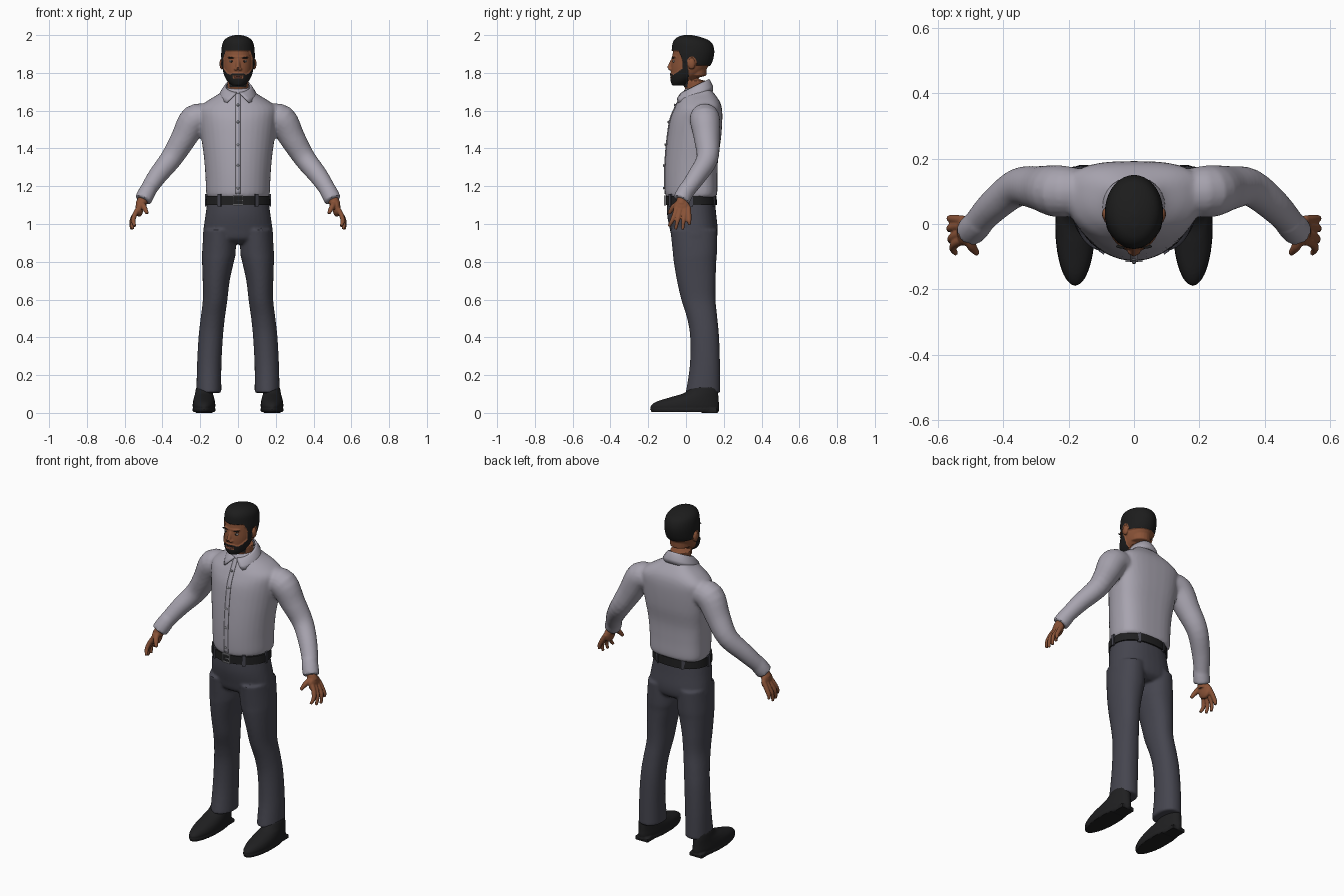
import bpy, bmesh, math
from mathutils import Vector, Matrix

cube = bpy.data.objects.get("Cube")
if cube:
    bpy.data.objects.remove(cube)


def material(name, *rgb):
    m = bpy.data.materials.new(name)
    m.use_nodes = True
    m.diffuse_color = (*rgb, 1)
    m.node_tree.nodes["Principled BSDF"].inputs["Base Color"].default_value = (*rgb, 1)
    return m


SHIRT = material("lavender_grey_cloth", .39, .37, .43)
TROUSER = material("charcoal_cloth", .06, .06, .078)
SKIN = material("brown_skin", .25, .085, .038)
HAIR = material("black_hair", .012, .012, .012)
LEATHER = material("black_leather", .014, .014, .015)
METAL = material("grey_metal", .3, .3, .32)
WHITE = material("eye_white", .6, .57, .54)
LIP = material("lip", .3, .1, .07)


def spline(rows, k=4):
    """Catmull-Rom through rows of numbers."""
    rows = [Vector(r) for r in rows]
    out = []
    for i in range(len(rows) - 1):
        a, b, c, d = rows[max(i - 1, 0)], rows[i], rows[i + 1], rows[min(i + 2, len(rows) - 1)]
        for j in range(k):
            t = j / k
            out.append(b + (c - a) * t / 2 + (a * 2 - b * 5 + c * 4 - d) * t * t / 2
                       + (b * 3 - a - c * 3 + d) * t ** 3 / 2)
    return out + [rows[-1]]


def skin_rings(bm, rings):
    loops = [[bm.verts.new(p) for p in r] for r in rings]
    n = len(loops[0])
    for a, b in zip(loops, loops[1:]):
        for i in range(n):
            bm.faces.new((a[i], a[(i + 1) % n], b[(i + 1) % n], b[i]))
    bm.faces.new(loops[0][::-1])
    bm.faces.new(loops[-1])


def loft(bm, rows, back=1, mid=.5, n=36, k=4):
    """Rows are z, x min, x max, y front, y back; back < 1 squares off the rear."""
    rings = []
    for z, x0, x1, yf, yb in spline(rows, k):
        ym, ring = yf + (yb - yf) * mid, []
        for i in range(n):
            c, s = math.cos(math.tau * i / n), math.sin(math.tau * i / n)
            p = back if s > 0 else 1
            x = (x0 + x1) / 2 + (x1 - x0) / 2 * math.copysign(abs(c) ** p, c)
            y = ym + ((yb - ym) * s ** p if s > 0 else (ym - yf) * s)
            ring.append((x, y, z))
        rings.append(ring)
    skin_rings(bm, rings)


def tube(bm, rows, n=20, k=4):
    """Rows are x, y, z, radius."""
    pts = spline(rows, k)
    rings = []
    for i, p in enumerate(pts):
        d = (pts[min(i + 1, len(pts) - 1)] - pts[max(i - 1, 0)]).to_3d()
        q = d.to_track_quat('Z', 'Y')
        rings.append([p.to_3d() + q @ Vector((math.cos(a), math.sin(a), 0)) * p[3]
                      for a in (math.tau * j / n for j in range(n))])
    skin_rings(bm, rings)


def ball(bm, at, radii):
    m = Matrix.Translation(at) @ Matrix.Diagonal((*radii, 1))
    bmesh.ops.create_uvsphere(bm, u_segments=20, v_segments=12, radius=1, matrix=m)


def box(bm, at, size, turn=0):
    m = Matrix.Translation(at) @ Matrix.Rotation(turn, 4, 'Z') @ Matrix.Diagonal((*size, 1))
    bmesh.ops.create_cube(bm, size=1, matrix=m)


def flip(bm):
    bmesh.ops.scale(bm, vec=(-1, 1, 1), verts=bm.verts)


def make(name, bm, mats, voxel=0, smooth=3, angle=40):
    bmesh.ops.recalc_face_normals(bm, faces=bm.faces)
    me = bpy.data.meshes.new(name)
    bm.to_mesh(me)
    bm.free()
    ob = bpy.data.objects.new(name, me)
    bpy.context.collection.objects.link(ob)
    if voxel:
        r = ob.modifiers.new("fuse", 'REMESH')
        r.mode, r.voxel_size = 'VOXEL', voxel
        s = ob.modifiers.new("soften", 'SMOOTH')
        s.factor, s.iterations = .5, smooth
        dg = bpy.context.evaluated_depsgraph_get()
        ob.data = bpy.data.meshes.new_from_object(ob.evaluated_get(dg))
        ob.modifiers.clear()
    ob.data.materials.clear()
    for m in mats:
        ob.data.materials.append(m)
    bpy.ops.object.select_all(action='DESELECT')
    bpy.context.view_layer.objects.active = ob
    ob.select_set(True)
    bpy.ops.object.shade_smooth_by_angle(angle=math.radians(angle))
    return ob


# Shirt body with both sleeves
TORSO = [(1.14, .155, -.098, .15), (1.16, .168, -.11, .165), (1.25, .172, -.113, .166),
         (1.35, .18, -.109, .17), (1.45, .193, -.1, .185), (1.55, .205, -.085, .192),
         (1.61, .208, -.062, .19), (1.65, .165, -.042, .178), (1.69, .1, -.02, .15),
         (1.72, .07, -.005, .125)]
ARM = [(.16, .1, 1.56, .07), (.23, .1, 1.552, .08), (.29, .11, 1.45, .068), (.355, .112, 1.345, .058),
       (.43, .055, 1.25, .05), (.485, -.005, 1.165, .042)]
CUFF = [(.468, .01, 1.195, .043), (.486, -.008, 1.16, .046), (.504, -.026, 1.125, .045)]
bm = bmesh.new()
loft(bm, [(z, -x, x, f, b) for z, x, f, b in TORSO], back=.7, mid=.6)
for s in (1, -1):
    for path in (ARM, CUFF):
        tube(bm, [(s * x, y, z, r) for x, y, z, r in path])
make("shirt", bm, [SHIRT], .009)

# Button strip and buttons
front = [(z, f) for z, x, f, b in TORSO[1:9]]
bm = bmesh.new()
strip = [[bm.verts.new((x, f - .004 + abs(x) * .1, z)) for x in (-.013, 0, .013)]
         for z, f in spline(front)]
for a, b in zip(strip, strip[1:]):
    for i in (0, 1):
        bm.faces.new((a[i], a[i + 1], b[i + 1], b[i]))
ob = make("button_strip", bm, [SHIRT])
ob.modifiers.new("thickness", 'SOLIDIFY').thickness = .006
bm = bmesh.new()
for z in (1.19, 1.31, 1.42, 1.54, 1.63):
    (z0, f0), (z1, f1) = next(p for p in zip(front, front[1:]) if p[0][0] <= z <= p[1][0])
    ball(bm, (0, f0 + (f1 - f0) * (z - z0) / (z1 - z0) - .007, z), (.007, .004, .007))
make("buttons", bm, [METAL])

# Folded collar, open at the front with two points
bm = bmesh.new()
rows = []
for t in range(29):
    u = t / 14 - 1
    col = []
    for v in (0, .15, .6, 1):
        a = math.pi + u * (math.pi - math.radians(6 + 32 * v))
        c = math.cos(a)
        top = 1.698 + .035 * (1 - c)
        lift = .008 * math.sin(v * math.pi)
        rx, ry = .067 + .033 * v + lift, .072 + v * (.036 + .014 * c) + lift
        col.append(bm.verts.new((rx * math.sin(a), .05 - ry * c, top - v * .062)))
    rows.append(col)
for a, b in zip(rows, rows[1:]):
    for i in range(3):
        bm.faces.new((a[i], a[i + 1], b[i + 1], b[i]))
ob = make("collar", bm, [SHIRT])
ob.modifiers.new("thickness", 'SOLIDIFY').thickness = .008

# Trousers: hips and two legs fused
bm = bmesh.new()
loft(bm, [(z, -x, x, f, b) for z, x, f, b in (
    (1.14, .158, -.1, .152), (1.05, .172, -.1, .16), (.97, .183, -.085, .168), (.92, .184, -.07, .16),
    (.895, .15, -.03, .13))], back=.85)
LEG = [(.97, .012, .182, -.083, .166), (.85, .012, .19, -.07, .164), (.8, .022, .19, -.065, .16),
       (.7, .044, .187, -.048, .157), (.6, .056, .186, -.025, .156), (.5, .07, .198, .006, .166),
       (.4, .08, .209, .022, .175), (.25, .088, .217, .02, .18), (.105, .088, .22, -.002, .182)]
for s in (1, -1):
    loft(bm, [(z, *sorted((s * a, s * b)), f, r) for z, a, b, f, r in LEG], back=.9)
make("trousers", bm, [TROUSER], .008)

# Belt, loops and buckle
bm = bmesh.new()
loft(bm, [(1.1, -.171, .171, -.108, .164), (1.148, -.168, .168, -.108, .162)], back=.85, k=1)
make("belt", bm, [LEATHER])
bm = bmesh.new()
for deg in (-125, -55, 0, 60, 120, 180):
    a = math.radians(deg)
    box(bm, (.17 * math.cos(a), .028 + .137 * math.sin(a), 1.125), (.01, .018, .065), a)
make("belt_loops", bm, [TROUSER])
bm = bmesh.new()
for s in (1, -1):
    box(bm, (s * .023, -.112, 1.125), (.006, .01, .05))
    box(bm, (0, -.112, 1.125 + s * .023), (.046, .01, .006))
box(bm, (.008, -.113, 1.125), (.03, .008, .005))
make("buckle", bm, [METAL])

# Shoes and hands, one per side
UPPER = [(.012, .125, .235, -.178, .17), (.035, .12, .24, -.188, .176), (.06, .122, .238, -.155, .174),
         (.085, .128, .232, -.075, .172), (.105, .133, .227, -.01, .17), (.135, .138, .222, .03, .165)]
FINGERS = [(-.06, -.09, .545, .988), (-.036, -.055, .558, .972), (-.008, -.018, .564, .97), (.015, .018, .562, .995)]
for side, s in (("left", 1), ("right", -1)):
    bm = bmesh.new()
    loft(bm, UPPER)
    loft(bm, [(.004, .122, .238, -.183, .172), (.02, .118, .242, -.19, .178)], k=1)
    box(bm, (.18, .125, .012), (.085, .08, .024))
    if s < 0:
        flip(bm)
    make(side + "_shoe", bm, [LEATHER], .005, 2)

    bm = bmesh.new()
    tube(bm, [(.487, -.005, 1.16, .03), (.505, -.022, 1.125, .028), (.515, -.025, 1.1, .03)])
    ball(bm, (.522, -.022, 1.083), (.021, .045, .045))
    for y0, y1, x1, z1 in FINGERS:
        tube(bm, [(.522, y0 * .8, 1.09, .014), (.546, y0, 1.05, .0135),
                  ((.556 + x1) / 2 + .004, (y0 + y1) / 2, 1.015, .0115), (x1, y1, z1, .008)], n=12)
    tube(bm, [(.512, -.035, 1.11, .017), (.497, -.068, 1.088, .015), (.48, -.09, 1.055, .009)], n=12)
    if s < 0:
        flip(bm)
    make(side + "_hand", bm, [SKIN], .004)

# Head, neck, ears and nose
bm = bmesh.new()
loft(bm, [(z, -x, x, f, b) for z, x, f, b in (
    (1.737, .028, -.07, -.015), (1.76, .053, -.077, .03), (1.79, .069, -.08, .08), (1.83, .078, -.08, .115),
    (1.87, .081, -.075, .135), (1.92, .08, -.068, .142), (1.96, .072, -.062, .125),
    (1.982, .05, -.042, .075), (1.992, .015, -.01, .03))])
tube(bm, [(0, .055, 1.64, .06), (0, .05, 1.73, .057), (0, .05, 1.83, .06)])
ball(bm, (0, -.056, 1.884), (.052, .02, .009))
tube(bm, [(0, -.066, 1.88, .008), (0, -.078, 1.85, .011), (0, -.09, 1.823, .012)], n=12)
for s in (1, -1):
    ball(bm, (s * .011, -.082, 1.82), (.01, .012, .008))
    ball(bm, (s * .086, .03, 1.848), (.012, .02, .03))
head = make("head", bm, [SKIN, HAIR], .004)


def hair(p):
    x, y, z = abs(p.x), p.y, p.z
    ear = x > .081 and y > .012 and z < 1.885
    if y < -.035:
        return z > 1.917
    if y < .012:
        return z > 1.86 + max(0, -.012 - y) * 2.5
    return z > 1.842 and not ear


def beard(p):
    x, y, z = abs(p.x), p.y, p.z
    mouth = x < .024 and .004 < abs(z - 1.779) + .004 < .012
    cheek = 1.792 + max(0, y + .06) * .75 if x > .028 else 1.798
    sideburn = -.018 < y < .012 and z < 1.87
    return 1.725 < z and y < .012 and (z < cheek or sideburn) and not mouth


# Short hair and beard raised out of the head
bm = bmesh.new()
bm.from_mesh(head.data)
bm.normal_update()
push = {}
for f in bm.faces:
    c = f.calc_center_median()
    h = .008 if hair(c) else .005 if beard(c) else 0
    if h:
        f.material_index = 1
        for v in f.verts:
            push[v] = max(h, push.get(v, 0))
moves = [(v, v.normal * h) for v, h in push.items()]
for v, d in moves:
    v.co += d
bm.to_mesh(head.data)
bm.free()

# Eyes, brows and lips
for name, mat, parts in (
        ("eyes", WHITE, [((.034, -.064, 1.861), (.013, .006, .0055))]),
        ("irises", HAIR, [((.034, -.068, 1.861), (.0055, .0035, .0055))]),
        ("eyebrows", HAIR, [((.036, -.069, 1.88), (.019, .006, .0035))])):
    bm = bmesh.new()
    for at, r in parts:
        for s in (1, -1):
            ball(bm, (s * at[0], at[1], at[2]), r)
    make(name, bm, [mat])
bm = bmesh.new()
for z in (1.775, 1.783):
    ball(bm, (0, -.076, z), (.02, .008, .0042))
make("lips", bm, [LIP])
